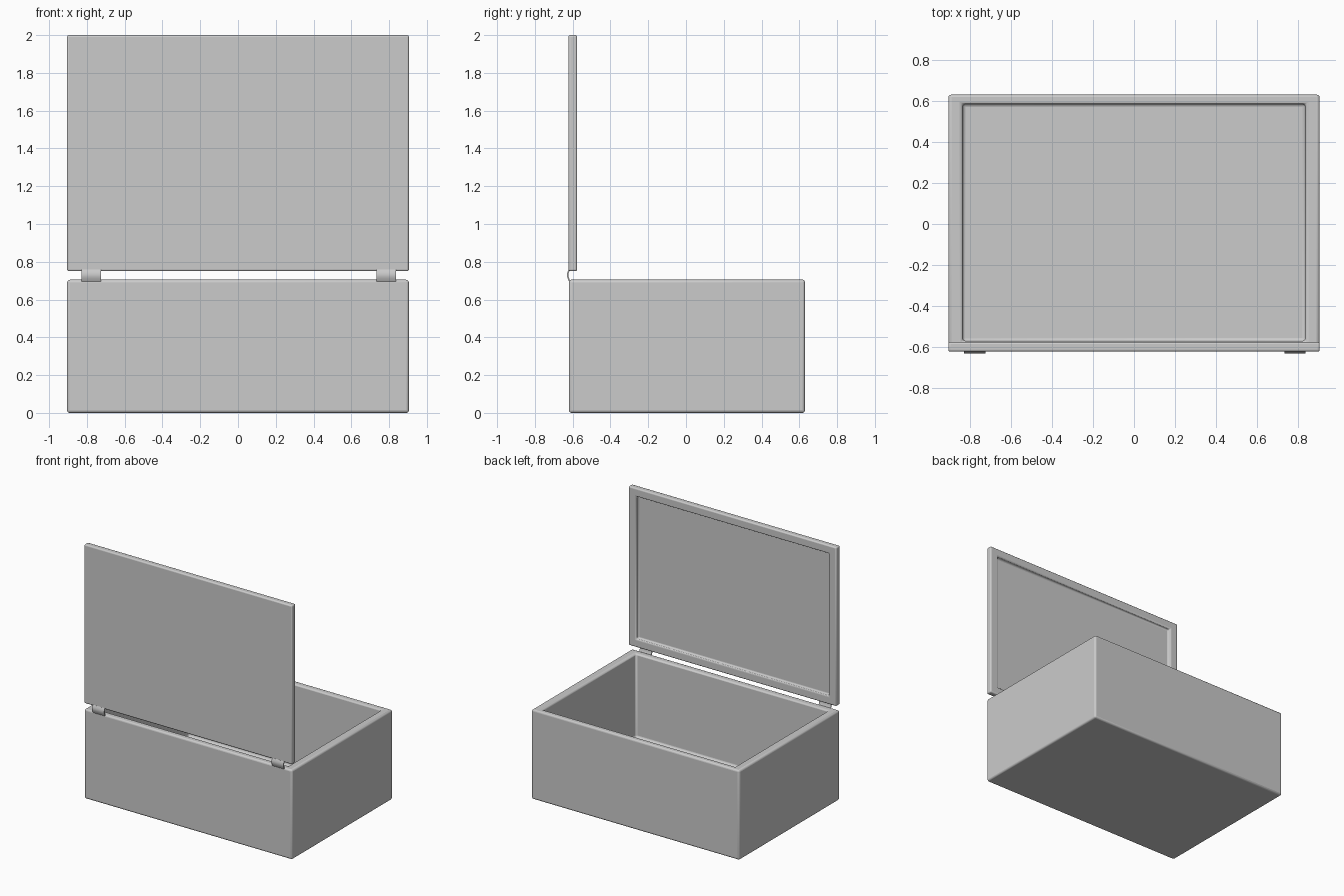
import bpy, bmesh, math

cube = bpy.data.objects.get("Cube")
if cube:
    bpy.data.objects.remove(cube, do_unlink=True)

grey = bpy.data.materials.new("plain grey")
grey.use_nodes = True
colour = (0.6, 0.6, 0.6, 1)
grey.diffuse_color = colour
grey.node_tree.nodes["Principled BSDF"].inputs["Base Color"].default_value = colour


def finish(bm, name, bevel):
    """Turn a bmesh into a softly edged, smooth shaded object."""
    bmesh.ops.recalc_face_normals(bm, faces=bm.faces)
    mesh = bpy.data.meshes.new(name)
    bm.to_mesh(mesh)
    bm.free()
    mesh.materials.append(grey)
    ob = bpy.data.objects.new(name, mesh)
    bpy.context.collection.objects.link(ob)
    if bevel:
        mod = ob.modifiers.new("soft edges", 'BEVEL')
        mod.width = bevel
        mod.segments = 3
        mod.limit_method = 'ANGLE'
    bpy.ops.object.select_all(action='DESELECT')
    ob.select_set(True)
    bpy.context.view_layer.objects.active = ob
    bpy.ops.object.shade_smooth_by_angle(angle=math.radians(35))
    return ob


def tray(name, low, high, opening_low, opening_high, axis, floor, bevel):
    """Solid block hollowed from its positive side along the given axis."""
    bm = bmesh.new()
    bmesh.ops.create_cube(bm, size=1)
    for v in bm.verts:
        v.co = [high[i] if v.co[i] > 0 else low[i] for i in range(3)]
    bm.normal_update()
    rim = max(bm.faces, key=lambda f: f.normal[axis])
    # Inset the rim, fit the opening, then push the floor inwards
    inner = bmesh.ops.extrude_discrete_faces(bm, faces=[rim])["faces"][0]
    across = [i for i in range(3) if i != axis]
    for v in inner.verts:
        for i in across:
            middle = (low[i] + high[i]) / 2
            v.co[i] = opening_high[i] if v.co[i] > middle else opening_low[i]
    bottom = bmesh.ops.extrude_discrete_faces(bm, faces=[inner])["faces"][0]
    for v in bottom.verts:
        v.co[axis] = floor
    return finish(bm, name, bevel)


# Open box
tray("box_body", (-0.905, -0.62, 0), (0.905, 0.63, 0.705),
     (-0.835, -0.57, 0), (0.835, 0.585, 0), axis=2, floor=0.05, bevel=0.014)

# Raised lid with a shallow recess on its inner side
tray("lid", (-0.905, -0.622, 0.75), (0.905, -0.576, 2),
     (-0.835, 0, 0.815), (0.835, 0, 1.935), axis=1, floor=-0.602, bevel=0.01)


# Thin bowed hinge straps between the box and the lid
def hinge(name, centre):
    bm = bmesh.new()
    steps = 8
    rings = []
    for s in range(steps + 1):
        t = s / steps
        y = -0.619 - 0.011 * math.sin(math.pi * t)
        z = 0.695 + 0.07 * t
        rings.append([bm.verts.new((centre + dx, y + dy, z))
                      for dx, dy in ((-0.052, 0), (0.052, 0), (0.052, 0.008), (-0.052, 0.008))])
    for a, b in zip(rings, rings[1:]):
        for i in range(4):
            j = (i + 1) % 4
            bm.faces.new((a[i], a[j], b[j], b[i]))
    bm.faces.new(rings[0])
    bm.faces.new(rings[-1])
    return finish(bm, name, 0)


hinge("right_hinge", -0.776)
hinge("left_hinge", 0.785)
